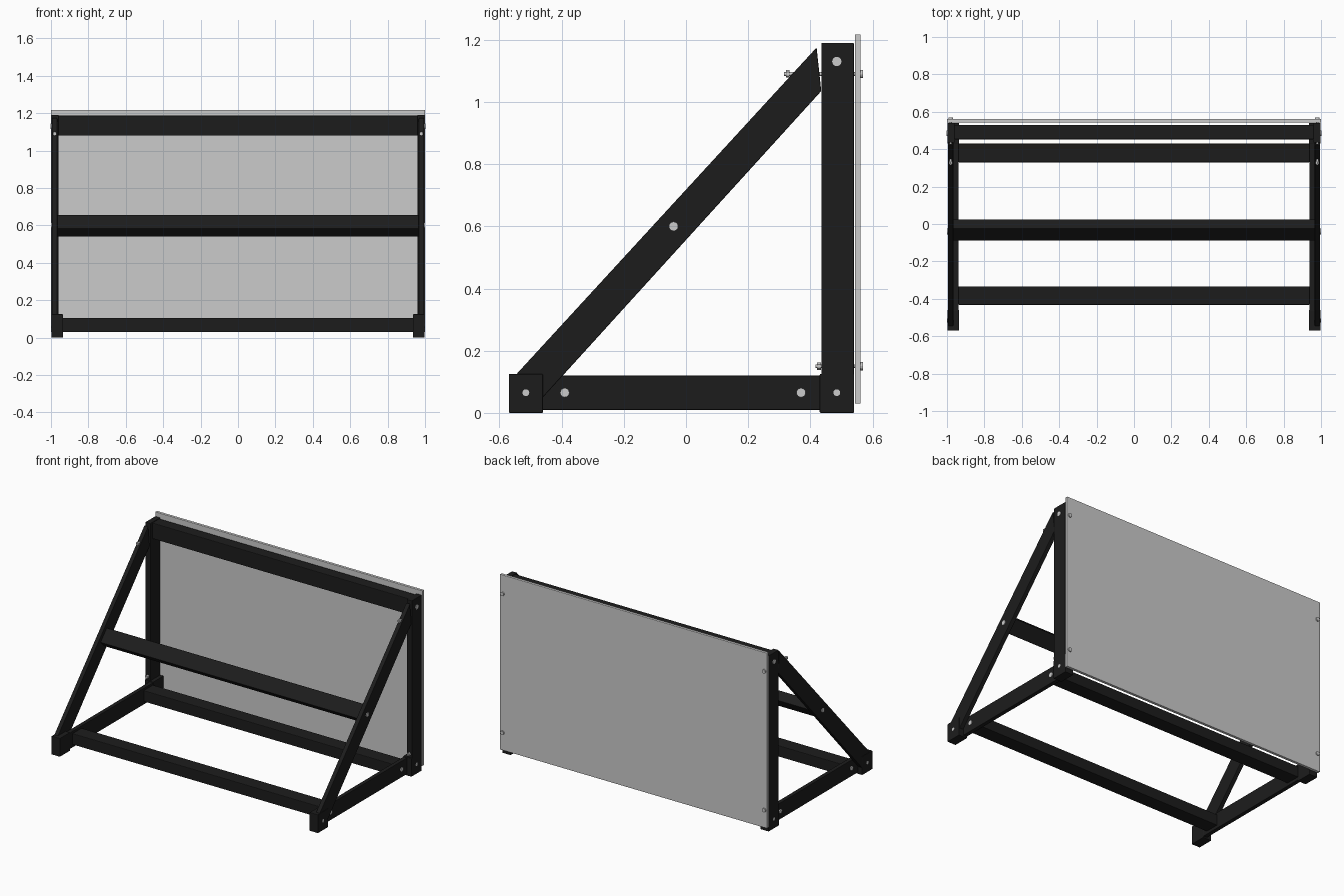
import bpy, bmesh, math
from mathutils import Matrix, Vector

if "Cube" in bpy.data.objects:
    bpy.data.objects.remove(bpy.data.objects["Cube"])

black = bpy.data.materials.new("black_paint")
black.diffuse_color = (0.012, 0.012, 0.012, 1)
black.use_nodes = True
black.node_tree.nodes["Principled BSDF"].inputs["Base Color"].default_value = black.diffuse_color


def finish(name, bm, mat=None, bevel=0.0):
    bmesh.ops.recalc_face_normals(bm, faces=bm.faces)
    me = bpy.data.meshes.new(name)
    bm.to_mesh(me)
    bm.free()
    ob = bpy.data.objects.new(name, me)
    bpy.context.collection.objects.link(ob)
    if mat:
        me.materials.append(mat)
    if bevel:
        m = ob.modifiers.new("edge", 'BEVEL')
        m.width, m.segments = bevel, 2
    return ob


def box(name, lo, hi, mat=black, bevel=0.004, tilt=0.0):
    lo, hi = Vector(lo), Vector(hi)
    bm = bmesh.new()
    bmesh.ops.create_cube(bm, size=1)
    bm.transform(Matrix.Translation((lo + hi) / 2) @ Matrix.Rotation(tilt, 4, 'X')
                 @ Matrix.Diagonal((*(hi - lo), 1)))
    return finish(name, bm, mat, bevel)


def plate(name, pts, x0, x1):
    # side profile (y, z) extruded along x
    bm = bmesh.new()
    f = bm.faces.new([bm.verts.new((x0, y, z)) for y, z in pts])
    r = bmesh.ops.extrude_face_region(bm, geom=[f])
    bmesh.ops.translate(bm, vec=(x1 - x0, 0, 0),
                        verts=[v for v in r['geom'] if isinstance(v, bmesh.types.BMVert)])
    return finish(name, bm, black, 0.003)


def bolt(name, pieces, axis):
    # pieces: (start, end, radius, sides) along axis, placed at a centre
    centre, parts = pieces
    bm = bmesh.new()
    rot = Matrix.Rotation(math.pi / 2, 4, 'Y') if axis == 'X' else Matrix.Rotation(-math.pi / 2, 4, 'X')
    for a, b, r, n in parts:
        m = Matrix.Translation(centre) @ rot @ Matrix.Translation((0, 0, (a + b) / 2))
        bmesh.ops.create_cone(bm, cap_ends=True, segments=n, radius1=r, radius2=r,
                              depth=b - a, matrix=m)
    return finish(name, bm)


# backing panel
box("panel", (-1, 0.543, 0.03), (1, 0.562, 1.217), None, 0.002)

# cross rails
box("top_rail", (-0.962, 0.453, 1.08), (0.962, 0.53, 1.187))
box("front_bottom_rail", (-0.94, -0.432, 0.03), (0.94, -0.333, 0.105))
box("rear_bottom_rail", (-0.94, 0.33, 0.03), (0.94, 0.43, 0.105))
box("middle_rail", (-0.97, -0.083, 0.565), (0.97, 0.017, 0.631), tilt=math.atan2(1.05, 0.965))

brace = [(-0.545, 0.125), (0.42, 1.175), (0.435, 1.035), (-0.46, 0.05), (-0.545, 0.05)]

for s, side in ((1, "right"), (-1, "left")):
    def sbox(name, x0, x1, y0, y1, z0, z1):
        a, b = sorted((s * x0, s * x1))
        return box(f"{side}_{name}", (a, y0, z0), (b, y1, z1), bevel=0.003)

    # frame sides
    sbox("post", 0.96, 0.998, 0.435, 0.54, 0.01, 1.19)
    sbox("side_rail", 0.937, 0.965, -0.47, 0.44, 0.01, 0.12)
    sbox("front_foot", 0.935, 0.998, -0.57, -0.46, 0, 0.125)
    sbox("rear_foot", 0.935, 0.998, 0.43, 0.541, 0, 0.125)
    plate(f"{side}_brace", brace, s * 0.966, s * 0.995)

    # bolt heads on the outer sides
    for i, (y, z, r, x) in enumerate([(0.485, 1.13, 0.015, 0.995), (-0.04, 0.6, 0.015, 0.993),
                                      (-0.39, 0.065, 0.015, 0.963), (0.37, 0.065, 0.015, 0.963),
                                      (-0.515, 0.065, 0.011, 0.992), (0.485, 0.065, 0.011, 0.992)]):
        a, b = sorted((s * x, s * (x + 0.007)))
        bolt(f"{side}_side_bolt_{i}", ((0, y, z), [(a, b, r, 16)]), 'X')

    # bolts through panel, with nut on the front end
    for name, z, y in (("upper", 1.09, 0.315), ("lower", 0.15, 0.416)):
        bolt(f"{side}_{name}_panel_bolt",
             ((s * 0.98, 0, z), [(0.56, 0.57, 0.013, 16), (y, 0.56, 0.006, 12),
                                 (y + 0.006, y + 0.018, 0.012, 6)]), 'Y')
